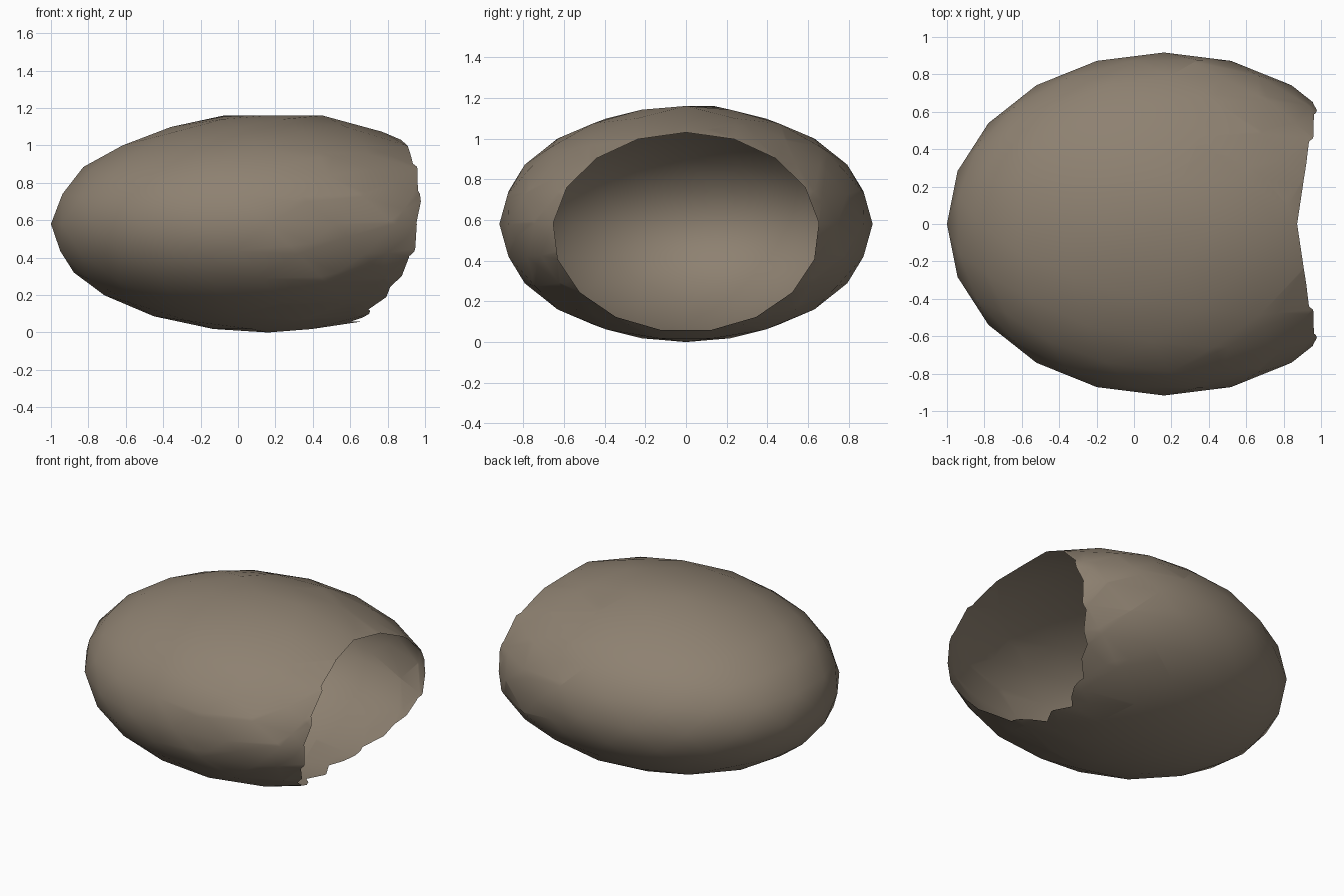
import bpy, bmesh, math
from mathutils import Vector

cube = bpy.data.objects.get("Cube")
if cube:
    bpy.data.objects.remove(cube, do_unlink=True)

CENTRE = Vector((0.16, 0, 0.58))
RADII = Vector((1.16, 0.917, 0.58))

# Stone colour
stone = bpy.data.materials.new("warm grey stone")
colour = (0.27, 0.22, 0.165, 1)
stone.diffuse_color = colour
stone.use_nodes = True
bsdf = stone.node_tree.nodes["Principled BSDF"]
bsdf.inputs["Base Color"].default_value = colour
bsdf.inputs["Roughness"].default_value = 0.9

# Hollow low-poly shell
bm = bmesh.new()
bmesh.ops.create_icosphere(bm, subdivisions=3, radius=1)
for v in bm.verts:
    v.co = CENTRE + v.co * RADII

# Flattened crown: lift some of the ring around the top
for v in bm.verts:
    if v.co.z > 1.12 and -0.05 < v.co.y < 0.2:
        v.co.z = 1.16

# Mouth: trim an elliptical hole from the +x end, one side at a time
SIDES, MOUTH_Z, MOUTH_Y_RADIUS, MOUTH_Z_RADIUS = 17, 0.54, 0.655, 0.49


def mouth_corner(i):
    a = math.pi / 2 + math.tau * i / SIDES
    return Vector((0, MOUTH_Y_RADIUS * math.cos(a), MOUTH_Z + MOUTH_Z_RADIUS * math.sin(a)))


region = [f for f in bm.faces if f.calc_center_median().x > 0.3]
for i in range(SIDES):
    a, b = mouth_corner(i), mouth_corner(i + 1)
    outward = (b - a).cross(Vector((1, 0, 0)))
    if outward.dot(a - Vector((0, 0, MOUTH_Z))) < 0:
        outward.negate()
    outward.normalize()
    edges = {e for f in region for e in f.edges}
    verts = {v for f in region for v in f.verts}
    cut = bmesh.ops.bisect_plane(bm, geom=list(verts) + list(edges) + region,
                                 dist=1e-5, plane_co=a, plane_no=outward)
    faces = {g for g in cut["geom"] if isinstance(g, bmesh.types.BMFace)}
    faces |= {f for f in region if f.is_valid}
    region = [f for f in faces if (f.calc_center_median() - a).dot(outward) < 0]
bmesh.ops.delete(bm, geom=region, context='FACES')

for f in bm.faces:
    f.smooth = True
mesh = bpy.data.meshes.new("hollow_shell")
bm.to_mesh(mesh)
bm.free()
mesh.materials.append(stone)
shell = bpy.data.objects.new("hollow_shell", mesh)
bpy.context.collection.objects.link(shell)
